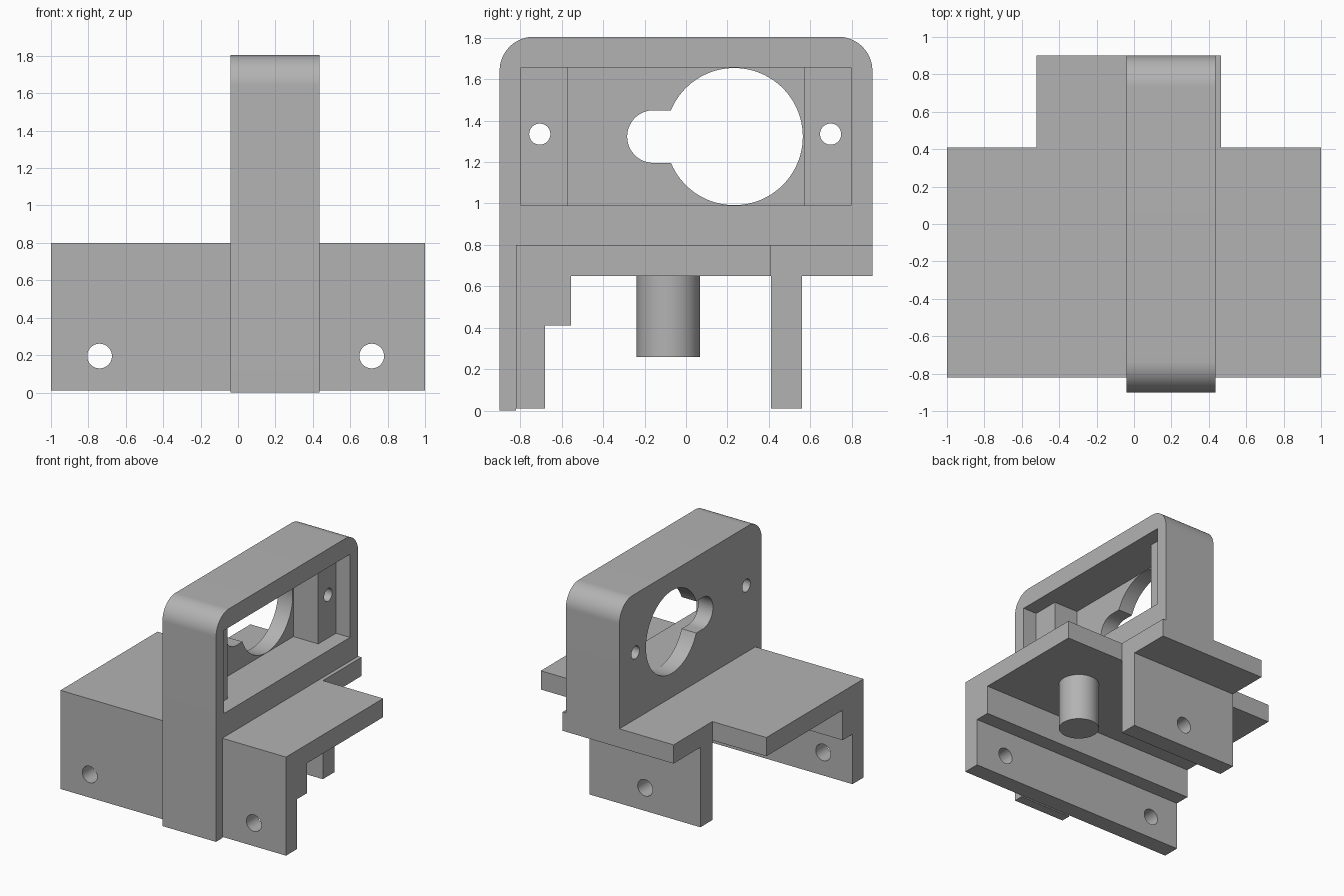
import bpy
import bmesh
from math import pi, sin, cos, asin, radians
from mathutils import Vector

if "Cube" in bpy.data.objects:
    bpy.data.objects.remove(bpy.data.objects["Cube"])

GREY = (0.45, 0.45, 0.45, 1)
grey = bpy.data.materials.new("plain_grey")
grey.diffuse_color = GREY
grey.use_nodes = True
grey.node_tree.nodes["Principled BSDF"].inputs["Base Color"].default_value = GREY


def extrude(name, outline, start, end, axis="x"):
    """Extrude a 2D outline along an axis: (y, z) on x, (x, z) on y, (x, y) on z."""
    place = {"x": lambda a, b: (start, a, b),
             "y": lambda a, b: (a, start, b),
             "z": lambda a, b: (a, b, start)}[axis]
    bm = bmesh.new()
    face = bm.faces.new([bm.verts.new(place(a, b)) for a, b in outline])
    step = Vector([(end - start) * (axis == k) for k in "xyz"])
    moved = bmesh.ops.extrude_face_region(bm, geom=[face])["geom"]
    bmesh.ops.translate(bm, vec=step, verts=[v for v in moved if isinstance(v, bmesh.types.BMVert)])
    bmesh.ops.recalc_face_normals(bm, faces=bm.faces)
    mesh = bpy.data.meshes.new(name)
    bm.to_mesh(mesh)
    bm.free()
    mesh.materials.append(grey)
    ob = bpy.data.objects.new(name, mesh)
    bpy.context.collection.objects.link(ob)
    return ob


def arc(a, b, r, t0, t1, n):
    return [(a + r * cos(t0 + (t1 - t0) * i / n), b + r * sin(t0 + (t1 - t0) * i / n))
            for i in range(n + 1)]


def circle(a, b, r, n=64):
    return arc(a, b, r, 0, 2 * pi, n)[:-1]


def rect(a0, b0, a1, b1):
    return [(a0, b0), (a1, b0), (a1, b1), (a0, b1)]


def cut(ob, cutters):
    """Subtract the cutters one after another, then remove them."""
    for cutter in cutters:
        cutter.hide_render = True
        mod = ob.modifiers.new("cut", "BOOLEAN")
        mod.operation = "DIFFERENCE"
        mod.solver = "EXACT"
        mod.object = cutter
    bpy.context.view_layer.update()
    result = ob.evaluated_get(bpy.context.evaluated_depsgraph_get())
    mesh = bpy.data.meshes.new_from_object(result)
    ob.modifiers.clear()
    ob.data = mesh
    for cutter in cutters:
        bpy.data.objects.remove(cutter)


def smooth(ob):
    ob.data.shade_smooth()
    ob.data.set_sharp_from_angle(angle=radians(30))


FRONT, DECK_BACK, BACK = -0.82, 0.41, 0.9
LOW, UNDER, TOP = 0.01, 0.65, 0.8

# Deck with the stepped front wall
deck = extrude("deck_and_front_wall", [
    (FRONT, LOW), (-0.68, LOW), (-0.68, 0.41), (-0.555, 0.41), (-0.555, UNDER),
    (DECK_BACK, UNDER), (DECK_BACK, TOP), (FRONT, TOP)], -1, 1)
cut(deck, [extrude("wall_hole", circle(x, 0.195, 0.066), -1, -0.6, "y") for x in (-0.74, 0.715)])

# Rear shelf with its leg
shelf = extrude("rear_shelf_and_leg", [
    (DECK_BACK, LOW), (0.56, LOW), (0.56, UNDER), (BACK, UNDER),
    (BACK, TOP), (DECK_BACK, TOP)], -0.52, 0.465)
cut(shelf, [extrude("leg_hole", circle(-0.03, 0.195, 0.066), 0.3, 0.7, "y")])

# Upright frame with rounded top corners and a strip down the front
X0, X1, R, HEIGHT = -0.04, 0.435, 0.165, 1.805
frame = extrude("upright_frame",
                [(-BACK, 0), (FRONT, 0), (FRONT, TOP), (BACK, TOP)]
                + arc(BACK - R, HEIGHT - R, R, 0, pi / 2, 24)
                + arc(R - BACK, HEIGHT - R, R, pi / 2, pi, 24), X0, X1)

# Pocket with raised end blocks, keyhole opening and screw holes
MID, BIG, SMALL = 1.323, 0.331, 0.127
neck = asin(SMALL / BIG)
keyhole = (arc(0.233, MID, BIG, neck - pi, pi - neck, 80)
           + arc(-0.157, MID, SMALL, pi / 2, 3 * pi / 2, 32))
cutters = [
    extrude("pocket", rect(-0.797, MID - 0.333, 0.797, MID + 0.333), 0.31, 0.6),
    extrude("deep_pocket", rect(-0.573, MID - 0.333, 0.573, MID + 0.333), 0.09, 0.5),
    extrude("keyhole", keyhole, -0.3, 0.2)]
cutters += [extrude("screw_hole", circle(y, 1.335, 0.051, 48), -0.3, 0.4) for y in (-0.706, 0.698)]
cut(frame, cutters)

# Post hanging under the deck
post = extrude("post", circle(0.48, -0.085, 0.153), 0.26, UNDER, "z")

for part in (deck, shelf, frame, post):
    smooth(part)
